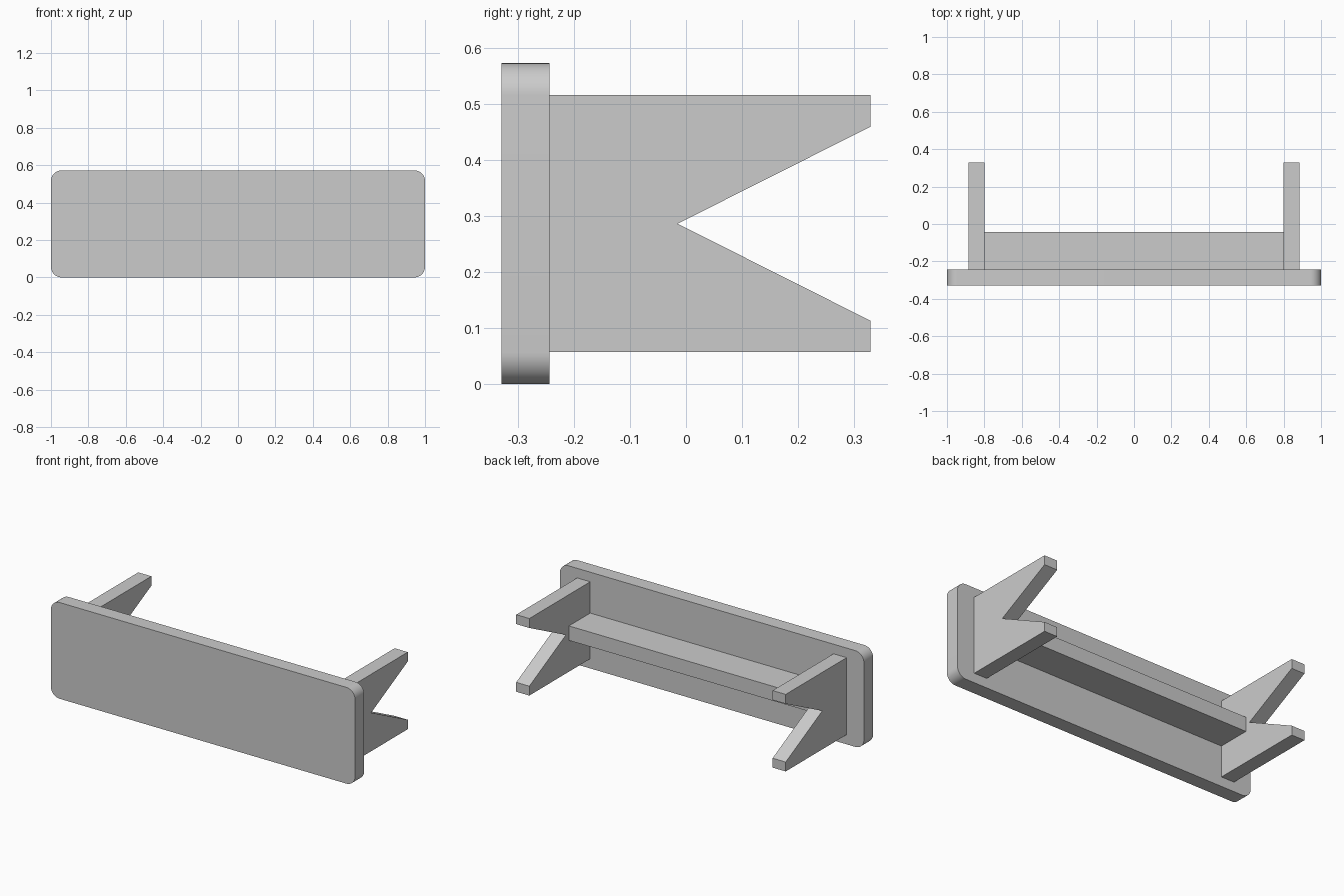
import bpy
import bmesh
from math import cos, sin, pi, radians
from mathutils import Vector

old = bpy.data.objects.get("Cube")
if old:
    bpy.data.objects.remove(old, do_unlink=True)

grey = bpy.data.materials.new("light grey")
grey.use_nodes = True
colour = (0.6, 0.6, 0.6, 1)
grey.diffuse_color = colour
grey.node_tree.nodes["Principled BSDF"].inputs["Base Color"].default_value = colour


def extrude_profile(name, points, offset):
    """Solid made by sweeping a flat outline along an offset."""
    bm = bmesh.new()
    face = bm.faces.new([bm.verts.new(p) for p in points])
    swept = bmesh.ops.extrude_face_region(bm, geom=[face], use_keep_orig=True)
    verts = [g for g in swept["geom"] if isinstance(g, bmesh.types.BMVert)]
    bmesh.ops.translate(bm, verts=verts, vec=Vector(offset))
    bmesh.ops.recalc_face_normals(bm, faces=bm.faces)
    mesh = bpy.data.meshes.new(name)
    bm.to_mesh(mesh)
    bm.free()
    mesh.materials.append(grey)
    obj = bpy.data.objects.new(name, mesh)
    bpy.context.collection.objects.link(obj)
    return obj


height = 0.572
mid = height / 2
thick = 0.086
front, back = -0.329, 0.329
panel_back = front + thick
radius = 0.057
steps = 12

# Front panel with rounded corners
outline = []
for quarter, (sx, sz) in enumerate([(1, 1), (-1, 1), (-1, -1), (1, -1)]):
    for i in range(steps + 1):
        a = (quarter + i / steps) * pi / 2
        outline.append((sx * (1 - radius) + radius * cos(a), front,
                        mid + sz * (mid - radius) + radius * sin(a)))
panel = extrude_profile("front_panel", outline, (0, thick, 0))
bpy.ops.object.select_all(action="DESELECT")
panel.select_set(True)
bpy.context.view_layer.objects.active = panel
bpy.ops.object.shade_smooth_by_angle(angle=radians(30))

# Notched side brackets
inner = 0.8
half = 0.229
tip = 0.173
bracket = [(panel_back, -half), (back, -half), (back, -tip),
           (-0.015, 0), (back, tip), (back, half), (panel_back, half)]
for side, sign in (("left", 1), ("right", -1)):
    extrude_profile(side + "_bracket",
                    [(sign * inner, y, mid + z) for y, z in bracket],
                    (sign * thick, 0, 0))

# Cross beam between the brackets
beam_back = panel_back + 0.2
beam = [(panel_back, -1), (beam_back, -1), (beam_back, 1), (panel_back, 1)]
extrude_profile("cross_beam",
                [(-inner, y, mid + s * thick / 2) for y, s in beam],
                (2 * inner, 0, 0))
